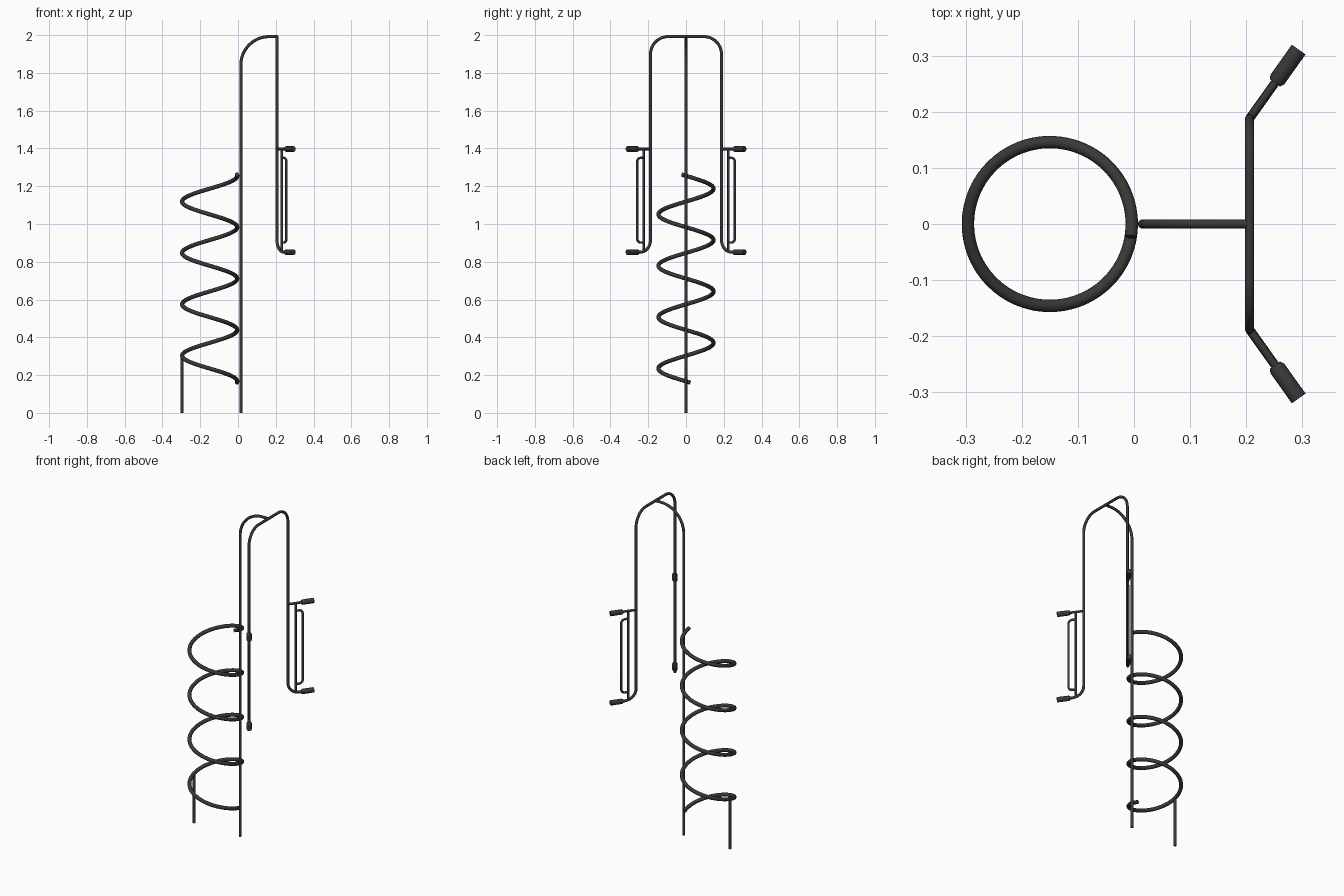
import bpy, math
from mathutils import Vector

if "Cube" in bpy.data.objects:
    bpy.data.objects.remove(bpy.data.objects["Cube"])


def rounded(points, radii, steps=10):
    """Polyline with each inner corner replaced by an arc of the given radius."""
    pts = [Vector(p) for p in points]
    path = [pts[0]]
    for i, r in enumerate(radii, 1):
        a = (pts[i - 1] - pts[i]).normalized()
        b = (pts[i + 1] - pts[i]).normalized()
        half = a.angle(b) / 2
        centre = pts[i] + (a + b).normalized() * (r / math.sin(half))
        cut = r / math.tan(half)
        s, e = pts[i] + a * cut - centre, pts[i] + b * cut - centre
        sweep = s.angle(e)
        for k in range(steps + 1):
            t = k / steps
            v = s * math.sin((1 - t) * sweep) + e * math.sin(t * sweep)
            path.append(centre + v / math.sin(sweep))
    path.append(pts[-1])
    return path


metal = bpy.data.materials.new("dark_metal")
metal.diffuse_color = (0.04, 0.04, 0.04, 1)
metal.use_nodes = True
metal.node_tree.nodes["Principled BSDF"].inputs["Base Color"].default_value = metal.diffuse_color


def tube(name, points, radius, scales=None):
    """Capped round tube along the points, as a mesh."""
    cu = bpy.data.curves.new(name, 'CURVE')
    cu.dimensions = '3D'
    cu.bevel_depth = radius
    cu.bevel_resolution = 6
    cu.use_fill_caps = True
    sp = cu.splines.new('POLY')
    sp.points.add(len(points) - 1)
    for i, p in enumerate(points):
        sp.points[i].co = (*p, 1)
        sp.points[i].radius = scales[i] if scales else 1
    ob = bpy.data.objects.new(name, cu)
    bpy.context.collection.objects.link(ob)
    bpy.ops.object.select_all(action='DESELECT')
    bpy.context.view_layer.objects.active = ob
    ob.select_set(True)
    bpy.ops.object.convert(target='MESH')
    ob = bpy.context.view_layer.objects.active
    ob.name = name
    ob.data.materials.clear()
    ob.data.materials.append(metal)
    bpy.ops.object.shade_smooth_by_angle(angle=math.radians(40))


BAR = 0.008
FX, FY, TOP = 0.206, 0.188, 1.992   # hanging frame position
LOW, HIGH = 0.851, 1.397            # grip heights

# Spiral coil, four clockwise turns
coil = []
n = 260
for i in range(n + 1):
    t = -0.025 + 4.05 * i / n
    a = -2 * math.pi * t
    coil.append((-0.15 + 0.146 * math.cos(a), 0.146 * math.sin(a), 0.167 + 0.272 * t))
tube("spiral_coil", coil, 0.011)

# Posts
tube("coil_post", [(-0.297, 0, 0), (-0.297, 0, 0.31)], BAR)
tube("main_post", rounded([(0.015, 0, 0), (0.015, 0, TOP), (FX, 0, TOP)], [0.15], 20), BAR)


def outward(side, d, z):
    """Point at distance d along the outward slanting handle direction."""
    return (FX + 0.58 * d, side * (FY + 0.814 * d), z)


# Hanging frame: inverted U whose feet curve outward into the lower grips
tube("hanging_frame", rounded(
    [outward(-1, 0.1, LOW), (FX, -FY, LOW), (FX, -FY, TOP), (FX, FY, TOP),
     (FX, FY, LOW), outward(1, 0.1, LOW)], [0.065, 0.093, 0.093, 0.065], 14), BAR)

# Handle sets on both sides
for side, tag in ((-1, "near"), (1, "far")):
    tube(f"upper_arm_{tag}", [outward(side, 0, HIGH), outward(side, 0.1, HIGH)], 0.007)
    tube(f"upright_rod_{tag}", [outward(side, 0.045, LOW), outward(side, 0.045, HIGH)], 0.0065)
    tube(f"pull_handle_{tag}", rounded(
        [outward(side, 0.045, 1.35), outward(side, 0.087, 1.35),
         outward(side, 0.087, 0.902), outward(side, 0.045, 0.902)], [0.022, 0.022], 8), 0.0065)
    for z, level in ((LOW, "lower"), (HIGH, "upper")):
        tube(f"{level}_grip_{tag}",
             [outward(side, d, z) for d in (0.078, 0.085, 0.151)], 0.015, [0.75, 1, 1])
